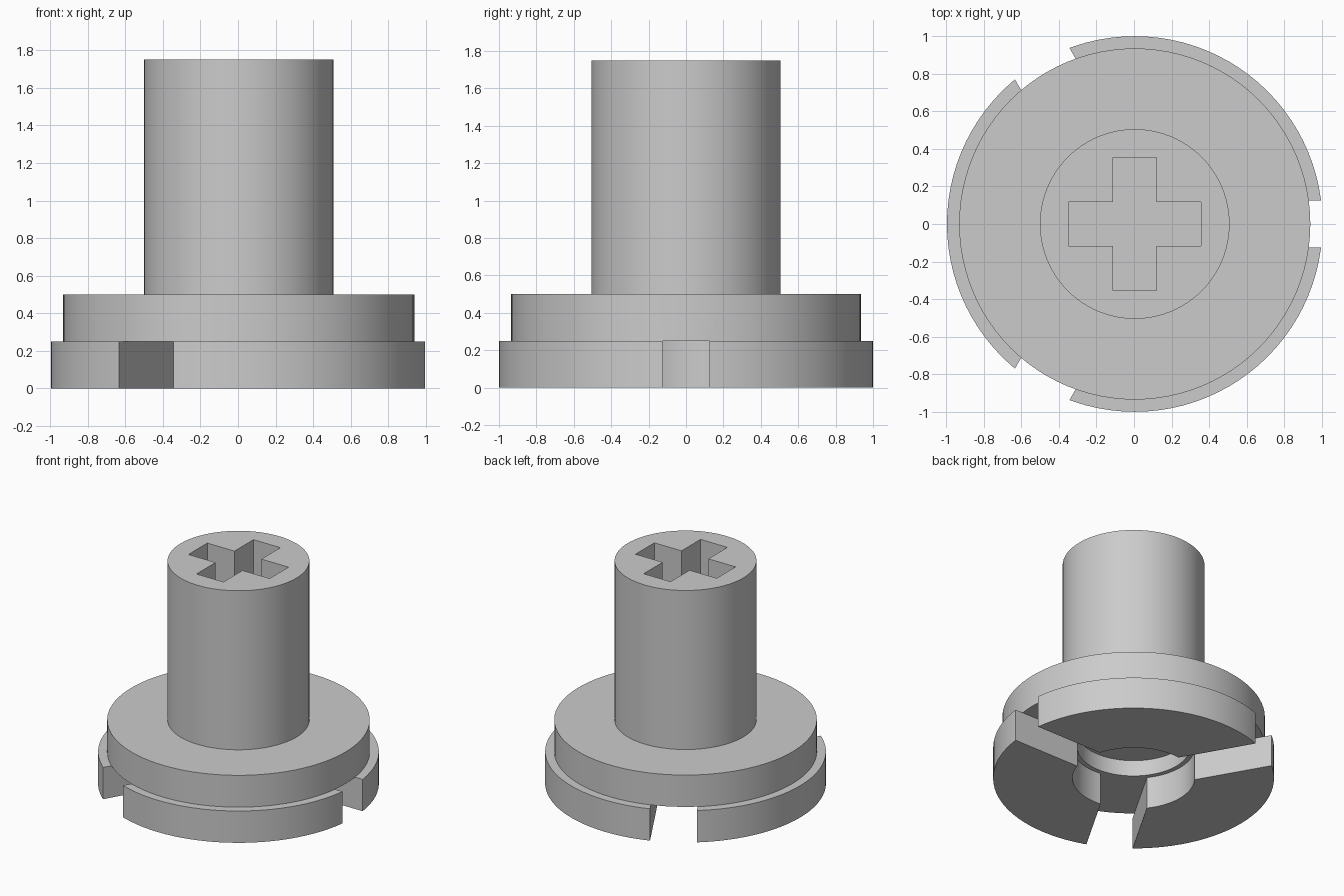
import bpy, bmesh, math
from mathutils import Matrix

cube = bpy.data.objects.get("Cube")
if cube:
    bpy.data.objects.remove(cube, do_unlink=True)

grey = bpy.data.materials.new("plain_grey")
grey.use_nodes = True
colour = (0.6, 0.6, 0.6, 1)
grey.diffuse_color = colour
grey.node_tree.nodes["Principled BSDF"].inputs["Base Color"].default_value = colour


def add_object(name, bm):
    bmesh.ops.recalc_face_normals(bm, faces=bm.faces)
    mesh = bpy.data.meshes.new(name)
    bm.to_mesh(mesh)
    bm.free()
    mesh.materials.append(grey)
    obj = bpy.data.objects.new(name, mesh)
    bpy.context.collection.objects.link(obj)
    return obj


def lathe(name, profile, steps=96):
    bm = bmesh.new()
    verts = [bm.verts.new((r, 0, z)) for r, z in profile]
    edges = [bm.edges.new(pair) for pair in zip(verts, verts[1:])]
    bmesh.ops.spin(bm, geom=verts + edges, cent=(0, 0, 0), axis=(0, 0, 1),
                   angle=math.tau, steps=steps, use_duplicate=False)
    bmesh.ops.remove_doubles(bm, verts=bm.verts, dist=0.0001)
    return add_object(name, bm)


def cut(target, bm):
    cutter = add_object("cutter", bm)
    cutter.hide_render = True
    mod = target.modifiers.new("cut", "BOOLEAN")
    mod.operation = "DIFFERENCE"
    mod.solver = "EXACT"
    mod.object = cutter
    bpy.context.view_layer.objects.active = target
    bpy.ops.object.modifier_apply(modifier=mod.name)
    bpy.data.objects.remove(cutter, do_unlink=True)


# Stepped flange, shaft and stepped blind bore in one turned profile
body = lathe("flanged_shaft", [
    (0, 0.375), (0.4, 0.375), (0.4, 0.25), (0.435, 0.25), (0.435, 0),
    (1, 0), (1, 0.25), (0.935, 0.25), (0.935, 0.5),
    (0.505, 0.5), (0.505, 1.75), (0, 1.75)])

# Three radial slots through the lower flange, one of them narrower
for angle, width in ((0, 0.25), (120, 0.335), (240, 0.335)):
    bm = bmesh.new()
    bmesh.ops.create_cube(bm, size=1, matrix=(
        Matrix.Rotation(math.radians(angle), 4, "Z")
        @ Matrix.Translation((0.7, 0, 0.05))
        @ Matrix.Diagonal((0.9, width, 0.4, 1))))
    cut(body, bm)

# Cross-shaped socket in the shaft top
a, b = 0.117, 0.353
quarter = [(b, -a), (b, a), (a, a)]
bm = bmesh.new()
outline = []
for i in range(4):
    turn = Matrix.Rotation(i * math.pi / 2, 2)
    for x, y in quarter:
        px, py = turn[0][0] * x + turn[0][1] * y, turn[1][0] * x + turn[1][1] * y
        outline.append(bm.verts.new((px, py, 1.25)))
floor = bm.faces.new(outline)
extruded = bmesh.ops.extrude_face_region(bm, geom=[floor])
top = [v for v in extruded["geom"] if isinstance(v, bmesh.types.BMVert)]
bmesh.ops.translate(bm, verts=top, vec=(0, 0, 0.6))
cut(body, bm)

# Centre the slotted outline and smooth the round walls
body.data.transform(Matrix.Translation((-0.004 + 0.008, 0, 0)))
bpy.ops.object.select_all(action="DESELECT")
body.select_set(True)
bpy.context.view_layer.objects.active = body
bpy.ops.object.shade_smooth_by_angle(angle=math.radians(30))
